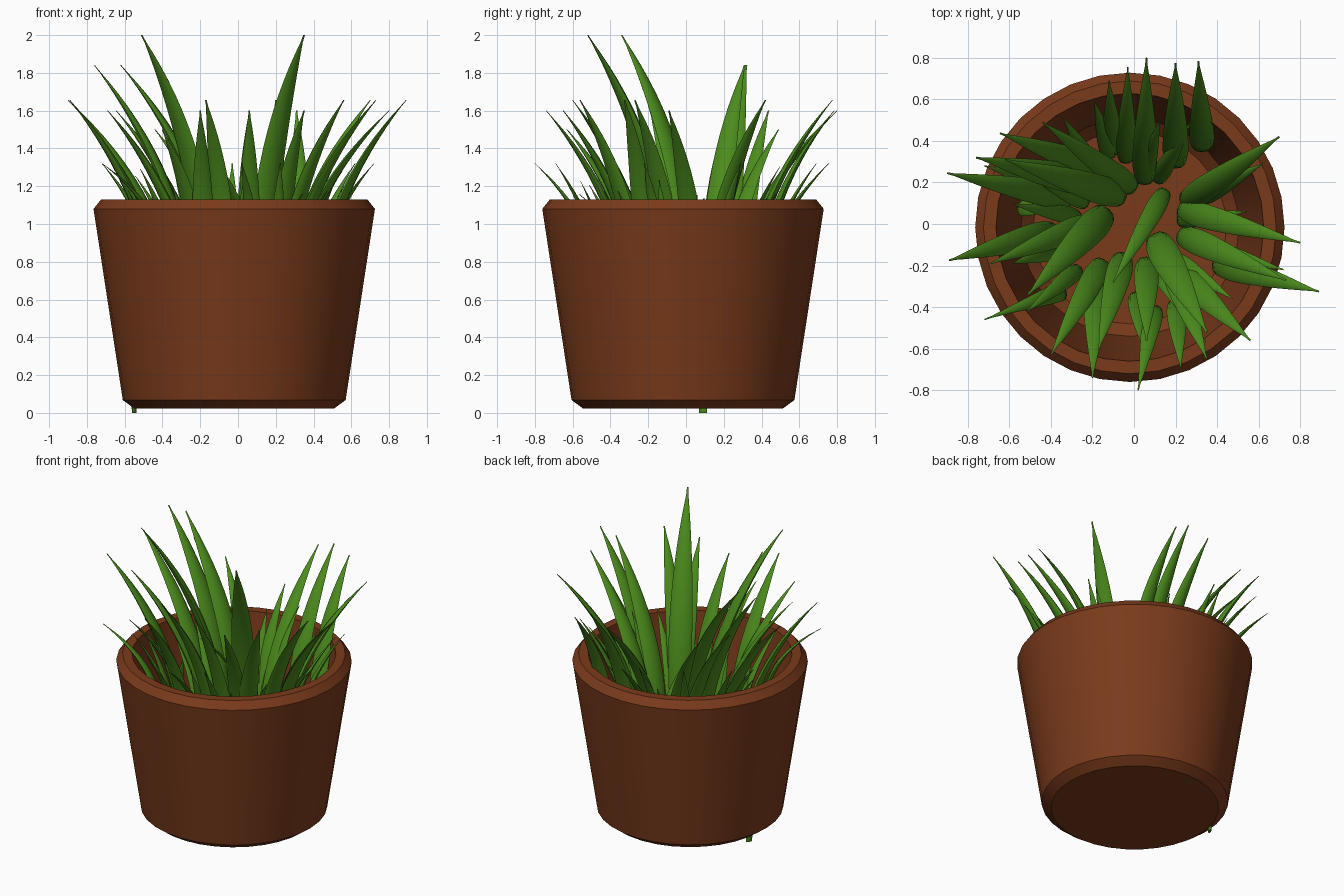
import bpy, math, random
from mathutils import Vector

if "Cube" in bpy.data.objects:
    bpy.data.objects.remove(bpy.data.objects["Cube"])

random.seed(4)


def material(name, rgb):
    m = bpy.data.materials.new(name)
    m.diffuse_color = (*rgb, 1)
    m.use_nodes = True
    m.node_tree.nodes["Principled BSDF"].inputs["Base Color"].default_value = m.diffuse_color
    return m


TERRACOTTA = material("terracotta", (0.195, 0.043, 0.011))
GREEN = material("leaf green", (0.072, 0.262, 0.012))


def add_mesh(name, verts, faces, mat, angle):
    me = bpy.data.meshes.new(name)
    me.from_pydata(verts, [], faces)
    me.materials.append(mat)
    ob = bpy.data.objects.new(name, me)
    bpy.context.collection.objects.link(ob)
    bpy.ops.object.select_all(action='DESELECT')
    ob.select_set(True)
    bpy.context.view_layer.objects.active = ob
    bpy.ops.object.shade_smooth_by_angle(angle=math.radians(angle))
    return ob


def loft(rings):
    """Skin a stack of equal rings and cap both ends."""
    n = len(rings[0])
    verts = [p for r in rings for p in r]
    faces = [(i * n + j, i * n + (j + 1) % n, (i + 1) * n + (j + 1) % n, (i + 1) * n + j)
             for i in range(len(rings) - 1) for j in range(n)]
    faces.append(tuple(reversed(range(n))))
    faces.append(tuple(range(len(verts) - n, len(verts))))
    return verts, faces


# Pot: chamfered outer wall, rim, inner wall and chamfered floor
CX, CY, SIDES = -0.02, -0.016, 32
profile = [(0.53, 0.024), (0.59, 0.068), (0.745, 1.08), (0.705, 1.13),
           (0.645, 1.13), (0.525, 0.16), (0.465, 0.10)]
rings = [[(CX + r * math.cos(2 * math.pi * j / SIDES),
           CY + r * math.sin(2 * math.pi * j / SIDES), z) for j in range(SIDES)]
         for r, z in profile]
add_mesh("flower_pot", *loft(rings), TERRACOTTA, 25)


# Leaf blade: lens section swept along a stem that rises, then arches outward
def blade(name, bx, by, tx, ty, height, width, root=0.06):
    base, tip = Vector((bx, by, root)), Vector((tx, ty, height))
    out = Vector((tx - bx, ty - by, 0))
    reach = out.length
    out.normalize()
    side = Vector((-out.y, out.x, 0))

    # Sharpen the arch until the blade clears the rim
    power = 2.7
    rim_t = (1.13 - root) / (height - root)
    while rim_t < 1 and power < 5:
        p = base + out * (reach * rim_t ** power)
        if math.hypot(p.x - CX, p.y - CY) < 0.62:
            break
        power += 0.1

    steps, rings = 20, []
    for i in range(steps + 1):
        t = 1 - (1 - i / steps) ** 1.3
        centre = base + out * (reach * t ** power) + Vector((0, 0, (height - root) * t))
        tangent = (out * (reach * power * t ** (power - 1)) + Vector((0, 0, height - root))).normalized()
        normal = side.cross(tangent)
        swell = (0.5 + 1.0 * t) if t < 0.5 else max(0.07, 1 - ((t - 0.5) / 0.5) ** 2.4)
        w = width / 2 * swell
        rings.append([centre + side * (w * math.cos(a)) + normal * (w * 0.38 * math.sin(a))
                      for a in (k * math.pi / 4 for k in range(8))])
    add_mesh(name, *loft(rings), GREEN, 50)


# Root x, y and tip x, y of the blades, grouped by height
tallest = [(-0.13, 0.06, -0.51, -0.34), (0.10, -0.06, 0.35, -0.52)]
tall = [(-0.22, 0.20, -0.76, 0.32), (-0.05, 0.13, -0.62, 0.31)]
upper = [(-0.30, 0.12, -0.90, 0.245), (-0.38, -0.03, -0.89, -0.175), (0.39, -0.19, 0.89, -0.325),
         (0.20, -0.22, 0.56, -0.56), (0.20, 0.28, 0.20, 0.775), (0.24, 0.10, 0.70, 0.42),
         (0.22, -0.05, 0.73, -0.27), (-0.05, -0.15, -0.17, -0.60)]
middle = [(-0.18, -0.25, -0.20, -0.74), (0.33, 0.36, 0.31, 0.785), (0.22, 0.07, 0.80, -0.09),
          (-0.20, 0.01, -0.69, -0.19), (0.05, 0.20, 0.06, 0.80), (-0.15, 0.26, -0.645, 0.437),
          (0.06, -0.17, 0.06, -0.56), (0.18, -0.20, 0.35, -0.65)]
lower = [(0.0, 0.17, -0.44, 0.49), (-0.15, -0.18, -0.40, -0.63)]
short = [(-0.34, -0.32, -0.72, -0.46), (0.10, -0.40, 0.02, -0.80), (0.20, -0.37, 0.225, -0.69),
         (0.31, 0.12, 0.62, 0.29), (-0.10, 0.34, -0.12, 0.69), (0.36, -0.12, 0.72, -0.22),
         (0.15, 0.16, -0.10, -0.28), (-0.38, 0.18, -0.72, 0.28), (-0.04, 0.30, -0.03, 0.755)]
groups = [("tallest", tallest, 2.0, 0.15), ("tall", tall, 1.84, 0.14), ("upper", upper, 1.655, 0.125),
          ("middle", middle, 1.6, 0.12), ("lower", lower, 1.5, 0.115), ("short", short, 1.32, 0.095)]
for label, rows, height, width in groups:
    for i, row in enumerate(rows):
        blade(f"{label}_blade_{i + 1}", *row, height, width)

# Low filler blades around the clump
for i in range(16):
    a = 2 * math.pi * (i + random.uniform(0.2, 0.8)) / 16
    r0, r1 = random.uniform(0.22, 0.38), random.uniform(0.50, 0.66)
    blade(f"filler_blade_{i + 1}", CX + r0 * math.cos(a), CY + r0 * math.sin(a),
          CX + r1 * math.cos(a), CY + r1 * math.sin(a), random.uniform(1.12, 1.32), 0.085)

# Stray leaf root that pokes out under the pot
blade("outer_blade", -0.55, 0.09, -0.46, 0.05, 0.95, 0.09, root=0.0)
